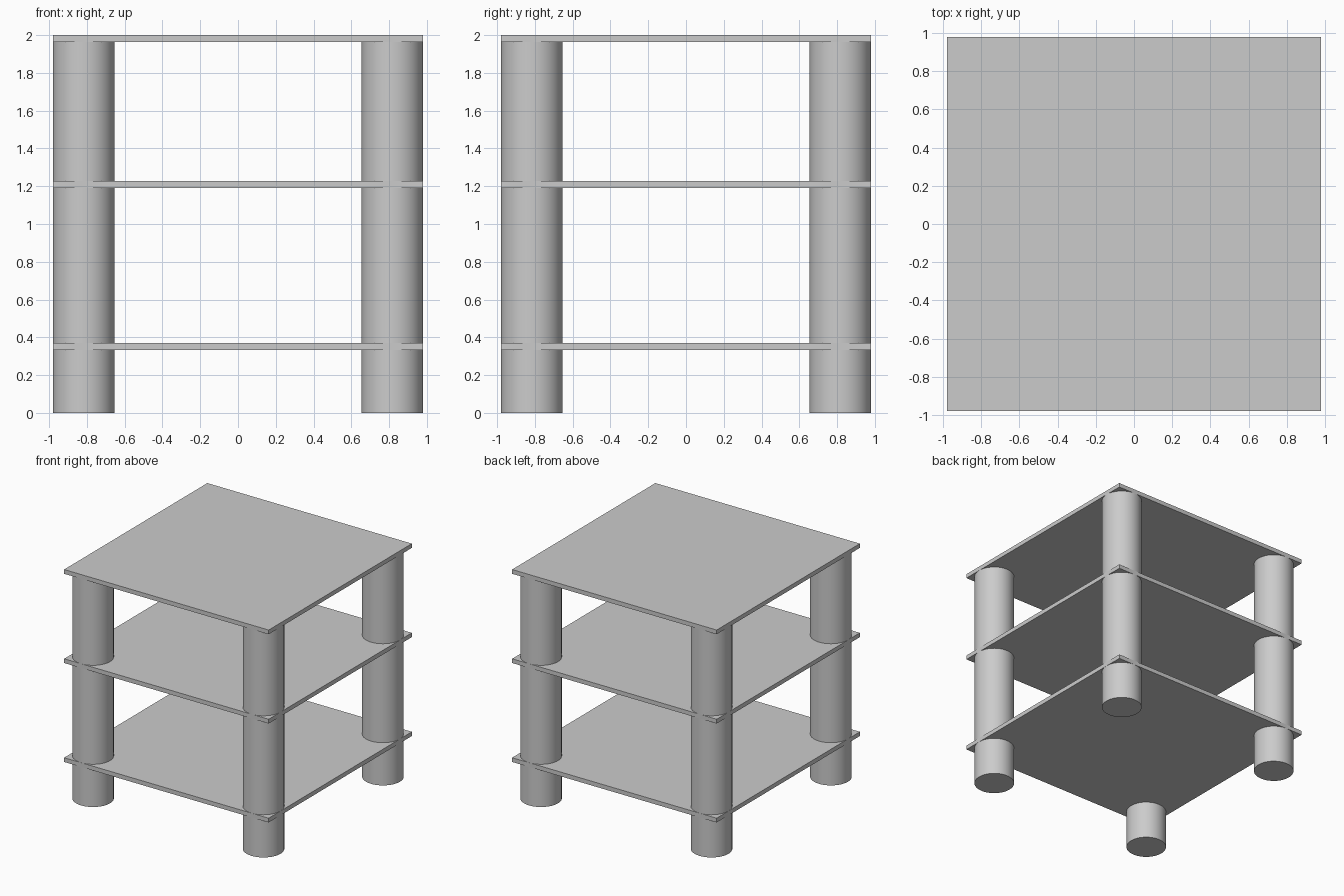
import bpy

cube = bpy.data.objects.get("Cube")
if cube:
    bpy.data.objects.remove(cube, do_unlink=True)

HALF = 0.98          # half width of the square shelves
RADIUS = 0.163       # leg radius
THICK = 0.037        # shelf thickness
LEG = HALF - RADIUS  # leg centre offset

# Single plain grey
grey = bpy.data.materials.new("plain grey")
grey.use_nodes = True
colour = (0.6, 0.6, 0.6, 1)
grey.diffuse_color = colour
grey.node_tree.nodes["Principled BSDF"].inputs["Base Color"].default_value = colour


def finish(name):
    obj = bpy.context.object
    obj.name = name
    obj.data.materials.append(grey)
    return obj


# Three thin square shelves, placed by their top heights
for name, top in (("bottom_shelf", 0.37), ("middle_shelf", 1.227), ("top_shelf", 2.0)):
    bpy.ops.mesh.primitive_cube_add(size=1, location=(0, 0, top - THICK / 2))
    shelf = finish(name)
    shelf.scale = (2 * HALF, 2 * HALF, THICK)
    bpy.ops.object.transform_apply(location=False, rotation=False, scale=True)

# Four round legs, flush with the shelf edges and ending under the top shelf
height = 2.0 - THICK
for depth, y in (("front", -LEG), ("back", LEG)):
    for side, x in (("right", -LEG), ("left", LEG)):
        bpy.ops.mesh.primitive_cylinder_add(
            vertices=64, radius=RADIUS, depth=height, location=(x, y, height / 2))
        finish(f"{depth}_{side}_leg")
        bpy.ops.object.shade_smooth_by_angle()
